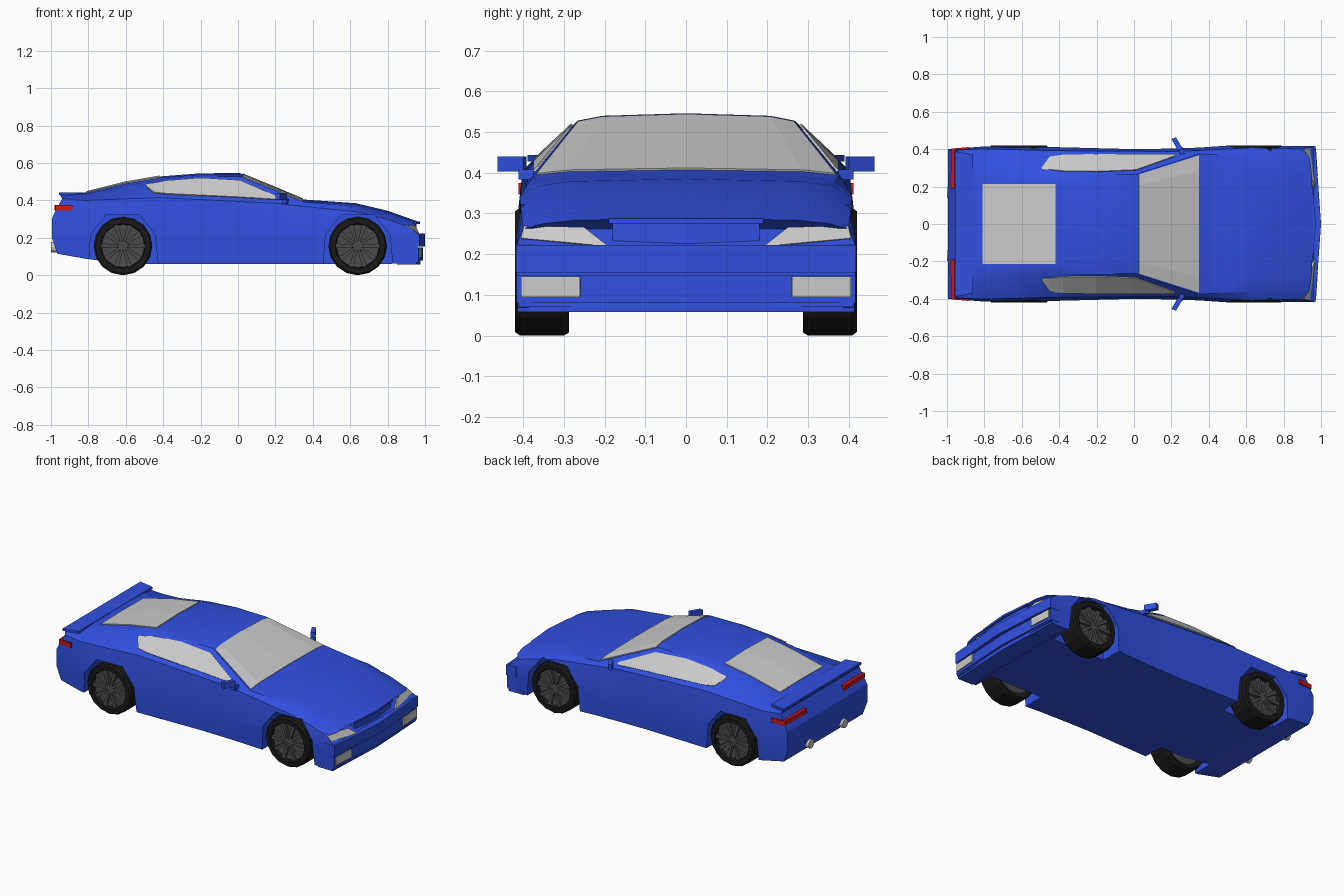
import bpy, bmesh, math
from mathutils import Vector, Matrix

if "Cube" in bpy.data.objects:
    bpy.data.objects.remove(bpy.data.objects["Cube"])


def paint(name, rgb):
    m = bpy.data.materials.new(name)
    m.diffuse_color = (*rgb, 1)
    m.use_nodes = True
    m.node_tree.nodes["Principled BSDF"].inputs["Base Color"].default_value = m.diffuse_color
    return m


BLUE = paint("blue_paint", (0.03, 0.08, 0.75))
BLACK = paint("rubber", (0.01, 0.01, 0.01))
DARK = paint("dark_metal", (0.07, 0.07, 0.07))
RED = paint("red_lens", (0.6, 0.01, 0.01))


def make(name, verts, faces, mat=None, mirror=False):
    me = bpy.data.meshes.new(name)
    me.from_pydata([tuple(v) for v in verts], [], faces)
    bm = bmesh.new()
    bm.from_mesh(me)
    bmesh.ops.remove_doubles(bm, verts=bm.verts, dist=1e-5)
    bmesh.ops.recalc_face_normals(bm, faces=bm.faces)
    bm.to_mesh(me)
    bm.free()
    ob = bpy.data.objects.new(name, me)
    bpy.context.collection.objects.link(ob)
    if mat:
        me.materials.append(mat)
    if mirror:
        ob.modifiers.new("mirror", 'MIRROR').use_axis = (False, True, False)
    return ob


def prism(name, pts, a, b, mat=None, mirror=False, axis='z'):
    """Extrude a 2D outline: (x, y) along z, or (x, z) along y."""
    n = len(pts)
    v = [(p[0], p[1], h) if axis == 'z' else (p[0], h, p[1]) for h in (a, b) for p in pts]
    f = [(i, (i + 1) % n, n + (i + 1) % n, n + i) for i in range(n)]
    return make(name, v, f + [tuple(range(n)), tuple(range(n, 2 * n))], mat, mirror)


def strip(name, rows, thick, mat=None, mirror=False):
    """Thin sheet through rows of points."""
    w = len(rows[0])
    f = [(r * w + i, r * w + i + 1, r * w + w + i + 1, r * w + w + i)
         for r in range(len(rows) - 1) for i in range(w - 1)]
    ob = make(name, [p for r in rows for p in r], f, mat, mirror)
    s = ob.modifiers.new("thickness", 'SOLIDIFY')
    s.thickness, s.offset = thick, 0
    return ob


def lathe(name, prof, cx, cz, n, mat):
    """Revolve (radius, y) around an axle parallel to y."""
    k = len(prof)
    v = [(cx + r * math.cos(t * math.tau / n), y, cz + r * math.sin(t * math.tau / n))
         for t in range(n) for r, y in prof]
    f = [(t * k + i, t * k + i + 1, (t + 1) % n * k + i + 1, (t + 1) % n * k + i)
         for t in range(n) for i in range(k - 1)]
    return make(name, v, f, mat, True)


def at(curve, x):
    if x <= curve[0][0]:
        return curve[0][1]
    for (x0, a), (x1, b) in zip(curve, curve[1:]):
        if x <= x1:
            return a + (b - a) * (x - x0) / (x1 - x0)
    return curve[-1][1]


# Feature lines of the body along its length
TOP_Z = [(-.955, .44), (-.82, .442), (-.6, .497), (-.42, .528), (-.2, .545), (.01, .546),
         (.35, .405), (.63, .385), (.8, .345), (.95, .288)]
RAIL_Y = [(-.955, .37), (-.82, .285), (-.6, .27), (.01, .265), (.35, .375), (.63, .36), (.95, .35)]
RAIL_Z = [(-.955, .438), (-.82, .432), (-.6, .48), (-.42, .51), (-.2, .528), (.01, .528),
          (.35, .392), (.63, .368), (.95, .275)]
BELT_Y = [(-.955, .395), (-.82, .402), (-.42, .392), (.2, .388), (.35, .393), (.63, .408), (.95, .40)]
BELT_Z = [(-.955, .41), (-.82, .40), (-.42, .415), (.2, .385), (.35, .368), (.63, .34), (.95, .262)]
MID_Y = [(-.955, .40), (-.8, .415), (-.5, .413), (.01, .40), (.3, .405), (.5, .419), (.95, .416)]
MID_Z = [(-.955, .31), (-.5, .28), (.5, .26), (.95, .222)]
SILL_Z = [(-.955, .20), (-.5, .16), (.95, .15)]
FLOOR_Z = [(-.955, .115), (-.8, .085), (-.6, .06), (.82, .06), (.95, .07)]
STATIONS = [-.955, -.82, -.6, -.42, -.2, .01, .2, .35, .5, .63, .8, .95]


def section(x, dx=(0,) * 8):
    ry, rz, tz, my = at(RAIL_Y, x), at(RAIL_Z, x), at(TOP_Z, x), at(MID_Y, x)
    yz = [(0, at(FLOOR_Z, x)), (my - .005, at(FLOOR_Z, x)), (my, at(SILL_Z, x)), (my, at(MID_Z, x)),
          (at(BELT_Y, x), at(BELT_Z, x)), (ry, rz), (ry * .78, rz + (tz - rz) * .65), (0, tz)]
    return [Vector((x + d, y, z)) for d, (y, z) in zip(dx, yz)]


def flip(p):
    return Vector((p[0], -p[1], p[2]))


# Body shell: loft of mirrored sections with stepped end caps
verts = []
for x in STATIONS:
    dx = (0,) * 8
    if x == STATIONS[0]:
        dx = (-.01, -.01, -.04, -.038, .015, 0, 0, 0)
    if x == STATIONS[-1]:
        dx = (.015, .015, .01, .01, -.045, -.01, 0, .01)
    s = section(x, dx)
    verts += s + [flip(p) for p in s[6:0:-1]]
N, L = 14, (len(STATIONS) - 1) * 14
faces = [(r + i, r + (i + 1) % N, r + N + (i + 1) % N, r + N + i)
         for r in range(0, L, N) for i in range(N)]
for e in (0, L):
    for cap in ((0, 1, 2, 12, 13), (2, 3, 11, 12), (3, 4, 10, 11), (4, 5, 6, 7, 8, 9, 10)):
        faces.append(tuple(e + i for i in cap))
body = make("body_shell", verts, faces, BLUE)

# Wheel arches cut from the body
AXLES = (-.615, .64)
ARCH = [(-.185, -.13), (-.172, .06), (-.09, .165), (.09, .165), (.172, .06), (.19, -.13)]
for cx in AXLES:
    for sgn in (1, -1):
        cut = prism("arch_cutter", [(cx + a, .157 + b) for a, b in ARCH], sgn * .275, sgn * .6, BLUE, axis='y')
        cut.hide_render = True
        mod = body.modifiers.new("arch", 'BOOLEAN')
        mod.operation, mod.object, mod.solver = 'DIFFERENCE', cut, 'EXACT'
        bpy.context.view_layer.objects.active = body
        bpy.ops.object.modifier_apply(modifier=mod.name)
        bpy.data.objects.remove(cut)
bpy.ops.object.select_all(action='DESELECT')
body.select_set(True)
bpy.ops.object.shade_smooth_by_angle(angle=math.radians(25))

# Windscreen and rear window
rows = []
for x in (.025, .345):
    h = section(x)[5:]
    rows.append([Vector((p.x, p.y * .98, p.z)) for p in h + [flip(q) for q in h[1::-1]]])
strip("windscreen", rows, .01)
rows = []
for x in (-.81, -.6, -.42):
    h = section(x)[6:]
    rows.append([(x, .215, h[0].z), h[1], (x, -.215, h[0].z)])
strip("rear_window", rows, .01)

# Side windows follow the slope between belt and roof rail
rows = []
for x, lo, hi in [(-.49, .475, .485), (-.45, .44, .49), (-.38, .433, .503), (-.2, .425, .517),
                  (.01, .415, .505), (.22, .402, .413)]:
    b, r = section(x)[4:6]
    rows.append([b.lerp(r, (z - b.z) / (r.z - b.z)) for z in (lo, hi)])
strip("side_window", rows, .012, None, True)

# Pointed bumpers, chin and grille panel
def nose(name, tip, side, back, half, z0, z1):
    prism(name, [(back, -half), (side, -half), (tip, 0), (side, half), (back, half)], z0, z1, BLUE)


nose("front_bumper", 1.0, .97, .9, .418, .155, .222)
nose("lower_bumper", .988, .966, .9, .416, .08, .148)
nose("chin", .975, .955, .85, .414, .058, .082)
nose("grille_panel", .955, .945, .88, .18, .22, .278)
nose("hood_lip", .972, .955, .88, .19, .275, .287)

# Headlights and fog lights
strip("headlight", [[(.966, .19, .216), (.942, .25, .263)], [(.935, .405, .236), (.895, .398, .266)]],
      .012, None, True)
strip("fog_light", [[(.978, .26, .095), (.978, .26, .145)], [(.968, .405, .095), (.968, .405, .145)]],
      .01, None, True)

# Rear lights, spoiler lip and exhausts
prism("tail_light", [(-.982, .19), (-.976, .403), (-.885, .411), (-.885, .38), (-.94, .19)],
      .347, .375, RED, True)
prism("spoiler_lip", [(-.958, -.39), (-.958, .39), (-.86, .37), (-.86, -.37)], .428, .443, BLUE)
for y in (-.17, .17):
    me = bpy.data.meshes.new("exhaust_pipe")
    bm = bmesh.new()
    bmesh.ops.create_cone(bm, cap_ends=True, segments=12, radius1=.028, radius2=.028, depth=.1,
                          matrix=Matrix.Translation((-.95, y, .15)) @ Matrix.Rotation(math.pi / 2, 4, 'Y'))
    bm.to_mesh(me)
    bm.free()
    bpy.context.collection.objects.link(bpy.data.objects.new("exhaust_pipe", me))

# Door mirrors
prism("door_mirror", [(.2, .455), (.225, .463), (.262, .4), (.235, .392)], .403, .44, BLUE, True)
prism("mirror_stalk", [(.235, .412), (.26, .412), (.27, .375), (.245, .375)], .383, .408, BLUE, True)

# Wheels: tyre, dished rim and tapered spokes
for cx in AXLES:
    c = .157
    lathe("tyre", [(.118, .30), (.15, .288), (c, .30), (c, .408), (.148, .42), (.12, .42), (.115, .395)],
          cx, c, 16, BLACK)
    lathe("rim", [(0, .30), (.12, .30), (.12, .395), (.03, .388), (.025, .408), (0, .41)], cx, c, 16, DARK)
    for k in range(10):
        t = k * math.tau / 10
        u, w = Vector((math.cos(t), math.sin(t))), Vector((-math.sin(t), math.cos(t)))
        o = Vector((cx, c))
        prism("spoke", [o + u * r + w * s for r, s in ((.015, -.006), (.118, -.013), (.118, .013), (.015, .006))],
              .385, .41, DARK, True, 'y')
